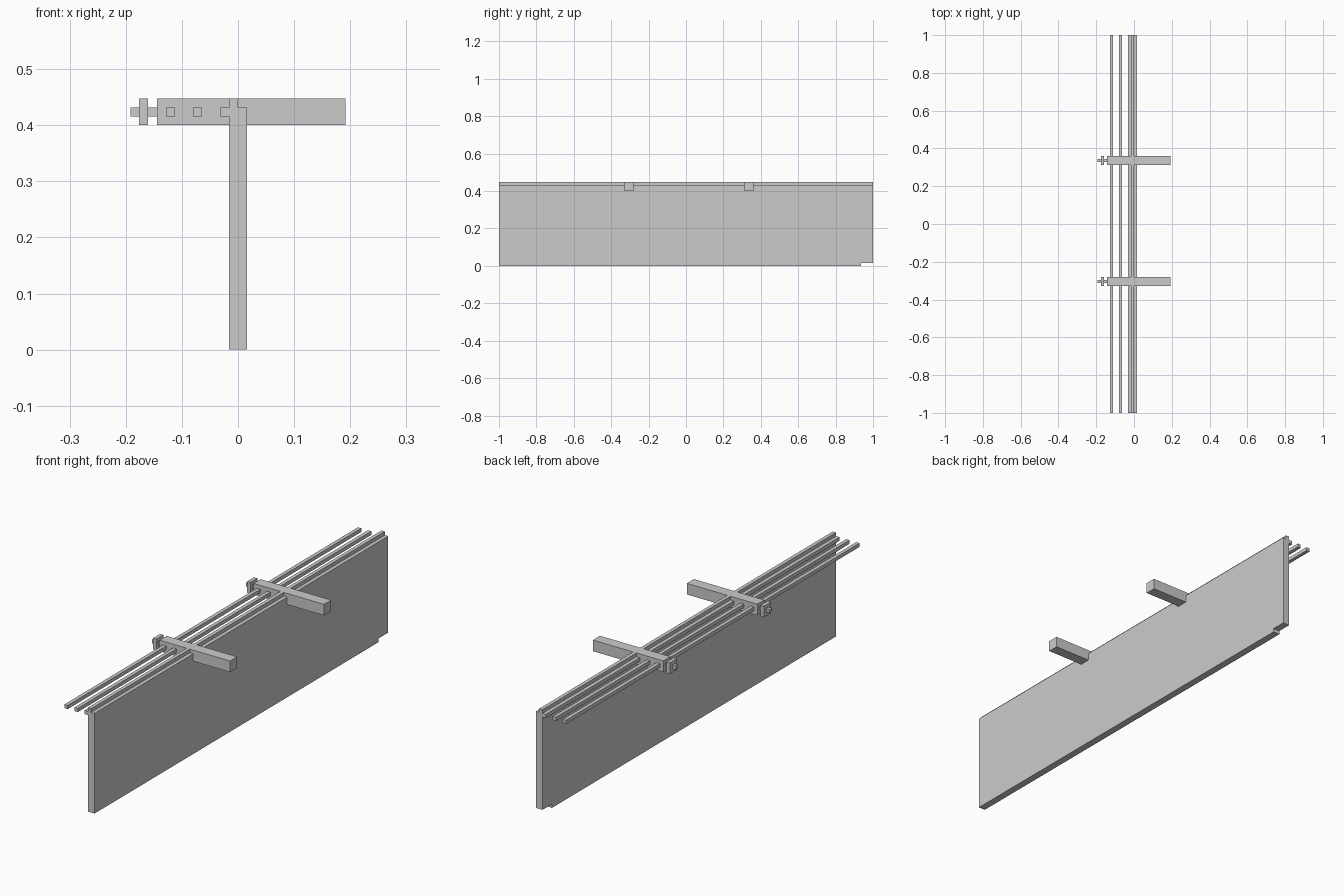
import bpy, bmesh

if "Cube" in bpy.data.objects:
    bpy.data.objects.remove(bpy.data.objects["Cube"])

U = 0.016  # grid unit used by the whole model


def prism(name, profile, axis, lo, hi):
    """Extrude a closed 2D outline between lo and hi along axis (0=x, 1=y)."""
    bm = bmesh.new()

    def pt(a, z):
        return (lo, a, z) if axis == 0 else (a, lo, z)

    face = bm.faces.new([bm.verts.new(pt(a, z)) for a, z in profile])
    ext = bmesh.ops.extrude_face_region(bm, geom=[face])
    move = (hi - lo, 0, 0) if axis == 0 else (0, hi - lo, 0)
    verts = [g for g in ext["geom"] if isinstance(g, bmesh.types.BMVert)]
    bmesh.ops.translate(bm, verts=verts, vec=move)
    bmesh.ops.recalc_face_normals(bm, faces=bm.faces)
    mesh = bpy.data.meshes.new(name)
    bm.to_mesh(mesh)
    bm.free()
    obj = bpy.data.objects.new(name, mesh)
    bpy.context.collection.objects.link(obj)
    return obj


def box(name, x0, x1, y0, y1, z0, z1):
    outline = [(y0, z0), (y1, z0), (y1, z1), (y0, z1)]
    return prism(name, outline, 0, x0, x1)


# Upright panel with a small notch in its rear bottom corner
panel = [(-1, 0), (1 - 4 * U, 0), (1 - 4 * U, U), (1, U), (1, 27 * U), (-1, 27 * U)]
prism("panel", panel, 0, -U, U)

# Capping strip on the panel, then the wires strung alongside it
box("top_strip", -U, 0, -1, 1, 27 * U, 28 * U)
for i, x in enumerate((-8, -5, -2)):
    box(f"wire_{i + 1}", x * U, (x + 1) * U, -1, 1, 26 * U, 27 * U)

# Two cross arms, each with a square plate held on a short pin
for side, y in (("front", -19), ("back", 21)):
    y0, y1 = (y - 1.5) * U, (y + 1.5) * U
    box(f"{side}_arm", -9 * U, 12 * U, y0, y1, 25 * U, 28 * U)
    box(f"{side}_plate", -11 * U, -10 * U, y0, y1, 25 * U, 28 * U)
    box(f"{side}_pin", -12 * U, -9 * U, y0 + U, y1 - U, 26 * U, 27 * U)
